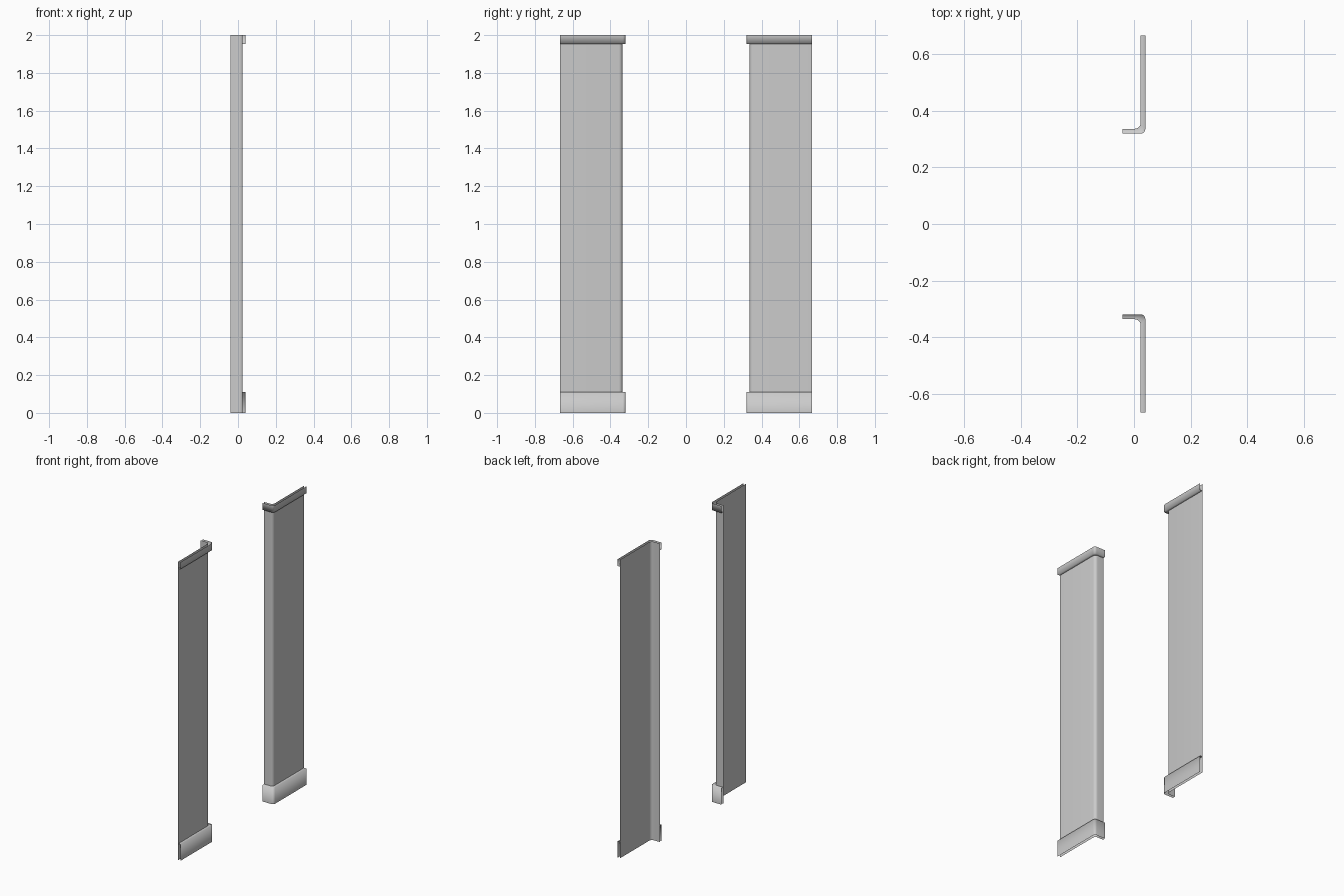
import bpy, bmesh, math

if "Cube" in bpy.data.objects:
    bpy.data.objects.remove(bpy.data.objects["Cube"])

X_BACK, Y_END = -0.041, 0.666      # ends of the jamb return and of the wall
X_WALL, Y_JAMB = 0.023, 0.336      # planes of the wall face and the jamb face
STEPS = 5


def path(offset, radius):
    """L-shaped plan line with a rounded corner, pushed out from the wall."""
    x, y = X_WALL + offset, Y_JAMB - offset
    pts = [(X_BACK, y)]
    for i in range(STEPS + 1):
        a = math.radians(-90 + 90 * i / STEPS)
        pts.append((x - radius + radius * math.cos(a),
                    y + radius + radius * math.sin(a)))
    return pts + [(x, Y_END)]


def sweep(name, profile, side):
    """Loft a profile of (offset, corner radius, z) along the plan line."""
    bm = bmesh.new()
    rows = [[bm.verts.new((x, y * side, z)) for x, y in path(o, r)]
            for o, r, z in profile]
    for low, high in zip(rows, rows[1:]):
        for i in range(len(low) - 1):
            f = [low[i], low[i + 1], high[i + 1], high[i]]
            bm.faces.new(f if side > 0 else f[::-1])
    for f in bm.faces:
        f.smooth = True
    mesh = bpy.data.meshes.new(name)
    bm.to_mesh(mesh)
    bm.free()
    obj = bpy.data.objects.new(name, mesh)
    bpy.context.collection.objects.link(obj)


IN, OUT, T = 0.02, 0.016, 0.017    # corner radii and trim thickness
for label, side in (("right", 1), ("left", -1)):
    # wall sheet with its return into the opening
    sweep(f"wall_{label}", [(0, IN, 0), (0, IN, 2)], side)
    # baseboard: front face and top ledge
    sweep(f"baseboard_{label}", [(T, OUT, 0), (T, OUT, 0.11), (0, IN, 0.11)], side)
    # cornice: bottom ledge and front face
    sweep(f"cornice_{label}", [(0, IN, 1.954), (T, OUT, 1.954), (T, OUT, 2)], side)
